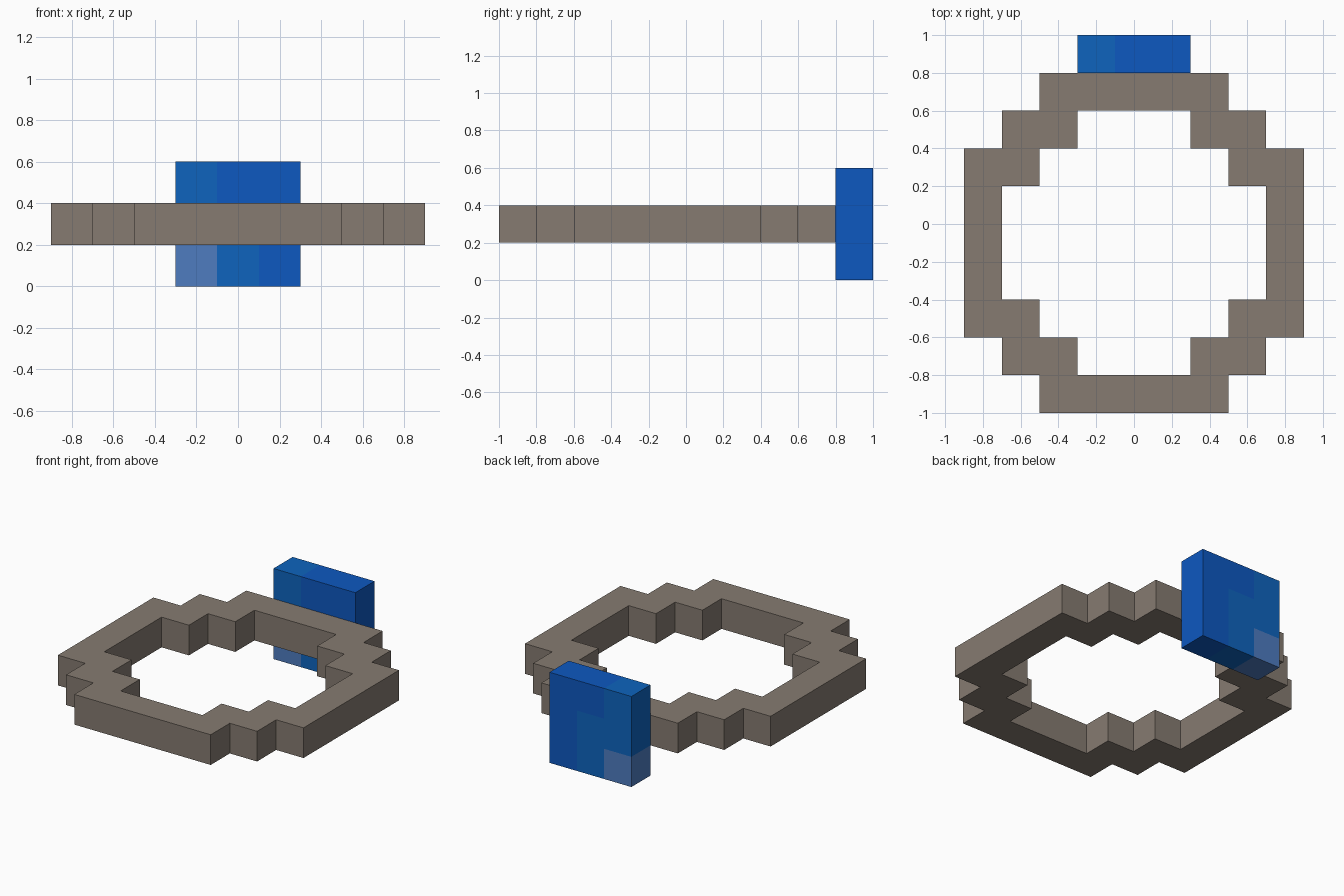
import bpy, bmesh
from mathutils import Vector

cube = bpy.data.objects.get("Cube")
if cube:
    bpy.data.objects.remove(cube, do_unlink=True)


def make_material(name, rgb):
    """Flat material from 0-255 sRGB values, stored as linear."""
    lin = [((c / 255 + 0.055) / 1.055) ** 2.4 if c > 10 else c / 255 / 12.92 for c in rgb]
    mat = bpy.data.materials.new(name)
    mat.use_nodes = True
    mat.diffuse_color = (*lin, 1)
    bsdf = mat.node_tree.nodes["Principled BSDF"]
    bsdf.inputs["Base Color"].default_value = (*lin, 1)
    bsdf.inputs["Roughness"].default_value = 0.8
    return mat


def make_object(name, bm, materials):
    bmesh.ops.recalc_face_normals(bm, faces=bm.faces)
    mesh = bpy.data.meshes.new(name)
    bm.to_mesh(mesh)
    bm.free()
    for mat in materials:
        mesh.materials.append(mat)
    obj = bpy.data.objects.new(name, mesh)
    bpy.context.collection.objects.link(obj)
    return obj


stone = make_material("warm grey", (134, 123, 113))
deep = make_material("deep blue", (13, 88, 192))
mid = make_material("mid blue", (14, 100, 190))
pale = make_material("pale blue", (78, 124, 192))

# Stepped ring band: one quarter outline, extruded and mirrored in x and y
outer = [(0.9, 0), (0.9, 0.5), (0.7, 0.5), (0.7, 0.7), (0.5, 0.7), (0.5, 0.9), (0, 0.9)]
inner = [(0.7, 0), (0.7, 0.3), (0.5, 0.3), (0.5, 0.5), (0.3, 0.5), (0.3, 0.7), (0, 0.7)]
bm = bmesh.new()
base = bm.faces.new([bm.verts.new((x, y, 0.2)) for x, y in outer + inner[::-1]])
top = bmesh.ops.extrude_face_region(bm, geom=[base], use_keep_orig=True)["geom"]
bmesh.ops.translate(bm, vec=(0, 0, 0.2), verts=[v for v in top if isinstance(v, bmesh.types.BMVert)])
bmesh.ops.recalc_face_normals(bm, faces=bm.faces)
# Open the two ends that meet the mirror planes
ends = [f for f in bm.faces if any(all(abs(v.co[a]) < 1e-5 for v in f.verts) for a in (0, 1))]
bmesh.ops.delete(bm, geom=ends, context='FACES')
for f in bm.faces:
    f.normal_update()
ring = make_object("ring_band", bm, [stone])
ring.location.y = -0.1
mirror = ring.modifiers.new("mirror_quarter", 'MIRROR')
mirror.use_axis = (True, True, False)
mirror.use_clip = True

# Gem block: cut into a 3 x 3 grid and coloured by cell
bm = bmesh.new()
bmesh.ops.create_cube(bm, size=1)
bmesh.ops.scale(bm, vec=(0.6, 0.2, 0.6), verts=bm.verts)
bmesh.ops.translate(bm, vec=(0, 0.9, 0.3), verts=bm.verts)
for axis, cuts in ((Vector((1, 0, 0)), (-0.1, 0.1)), (Vector((0, 0, 1)), (0.2, 0.4))):
    for c in cuts:
        bmesh.ops.bisect_plane(bm, geom=bm.verts[:] + bm.edges[:] + bm.faces[:],
                               plane_co=axis * c, plane_no=axis)
for f in bm.faces:
    centre = f.calc_center_median()
    col = min(2, max(0, int((centre.x + 0.3) / 0.2)))
    row = min(2, max(0, int(centre.z / 0.2)))
    if col == 0 and row == 0:
        f.material_index = 2
    elif col == 0 or (col == 1 and row < 2):
        f.material_index = 1
    else:
        f.material_index = 0
make_object("gem_block", bm, [deep, mid, pale])
